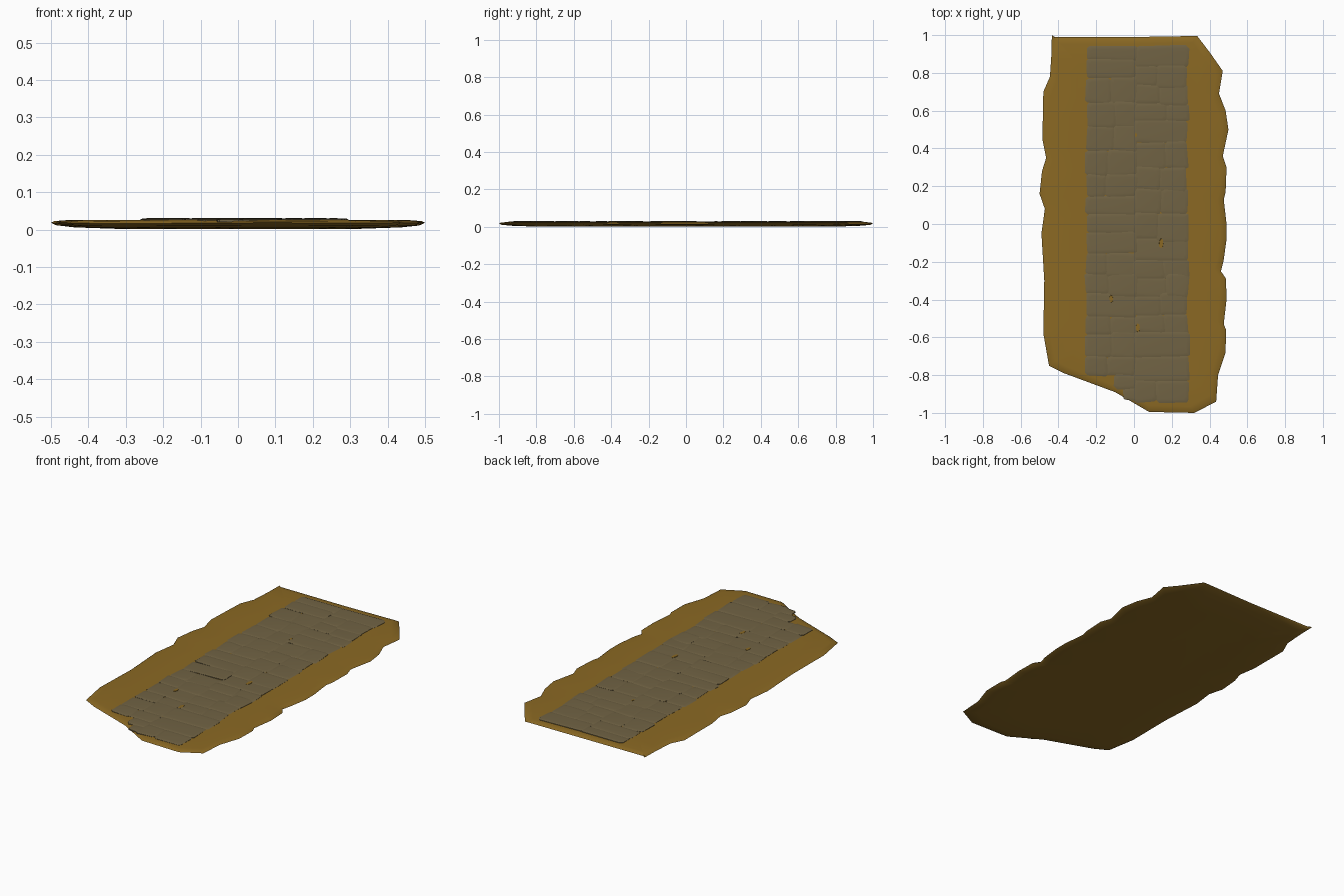
import bpy, bmesh, math, random
from mathutils import noise, Vector

if "Cube" in bpy.data.objects:
    bpy.data.objects.remove(bpy.data.objects["Cube"])

random.seed(4)


def material(name, rgb):
    m = bpy.data.materials.new(name)
    m.diffuse_color = (*rgb, 1)
    m.use_nodes = True
    m.node_tree.nodes["Principled BSDF"].inputs["Base Color"].default_value = m.diffuse_color
    return m


DIRT = material("ochre dirt", (0.258, 0.141, 0.017))
STONE = material("grey brown stone", (0.165, 0.125, 0.058))


def make_object(name, bm, mat, angle):
    bmesh.ops.recalc_face_normals(bm, faces=bm.faces)
    me = bpy.data.meshes.new(name)
    bm.to_mesh(me)
    bm.free()
    me.materials.append(mat)
    ob = bpy.data.objects.new(name, me)
    bpy.context.collection.objects.link(ob)
    bpy.ops.object.select_all(action='DESELECT')
    ob.select_set(True)
    bpy.context.view_layer.objects.active = ob
    bpy.ops.object.shade_smooth_by_angle(angle=math.radians(angle))
    return ob


def loft(bm, rings):
    """Skin a stack of point rings, closing both ends."""
    loops = [[bm.verts.new(p) for p in r] for r in rings]
    for a, b in zip(loops, loops[1:]):
        for i in range(len(a)):
            j = (i + 1) % len(a)
            bm.faces.new((a[i], a[j], b[j], b[i]))
    bm.faces.new(loops[0][::-1])
    bm.faces.new(loops[-1])


# Dirt slab: ragged outline, thin lens-shaped edge
OUTLINE = [(-.435, 1), (-.42, .99), (0, .99), (.31, .995), (.335, .995), (.4, .91), (.47, .81),
           (.45, .69), (.485, .6), (.5, .5), (.47, .36), (.49, .3), (.485, .17), (.475, .13),
           (.49, .0), (.49, -.08), (.475, -.19), (.46, -.25), (.487, -.29), (.49, -.4),
           (.475, -.53), (.487, -.56), (.485, -.68), (.445, -.8), (.435, -.94), (.32, -1),
           (.08, -.995), (-.1, -.89), (-.37, -.79), (-.45, -.75), (-.48, -.58), (-.475, -.3),
           (-.49, -.05), (-.472, .08), (-.5, .16), (-.487, .28), (-.465, .35), (-.485, .45),
           (-.48, .7), (-.445, .78), (-.437, .9)]


def slab_ring(inset, z, rough=0):
    return [(x * (1 - inset / .48), y * (1 - inset), z + rough * noise.noise((x * 9, y * 9, z)))
            for x, y in OUTLINE]


bm = bmesh.new()
loft(bm, [slab_ring(.2, .001), slab_ring(.06, .006), slab_ring(.012, .011, .003),
          slab_ring(0, .017, .005), slab_ring(.008, .022, .002), slab_ring(.035, .025),
          slab_ring(.15, .026)])
make_object("dirt_slab", bm, DIRT, 40)


# Paving stones: low pillows with a slight random tilt, overlapping at the joints
def stone(bm, x0, x1, y0, y1):
    cx, cy, hx, hy = (x0 + x1) / 2, (y0 + y1) / 2, (x1 - x0) / 2 + .003, (y1 - y0) / 2 + .003
    tx, ty = random.uniform(-.012, .012), random.uniform(-.018, .018)
    lift = random.uniform(-.0006, .0006)
    phase = [random.uniform(-.005, .005) for _ in range(8)]

    def ring(inset, z, tilt=1):
        pts = []
        c = .012
        a, b = hx - inset, hy - inset
        corners = [(a, -b + c), (a, b - c), (a - c, b), (-a + c, b),
                   (-a, b - c), (-a, -b + c), (-a + c, -b), (a - c, -b)]
        for (x, y), p in zip(corners, phase):
            pts.append((cx + x + p, cy + y - p, z + tilt * (x * tx + y * ty + lift)))
        return pts

    loft(bm, [ring(0, .020, 0), ring(0, .0268), ring(.005, .0284), ring(.018, .0292)])


bm = bmesh.new()
for left, right, start in ((-.25, .01, -.80), (.01, .28, -.94)):   # two interlocking strips
    y, row = start, 0
    while y < .93:
        top = y + random.uniform(.085, .135)
        if top > .88:
            top = .942
        mid = (left + right) / 2 + random.uniform(-.03, .03)
        edge_l = left + (random.uniform(-.008, .006) if left < -.1 else random.uniform(-.012, 0))
        edge_r = right + random.uniform(-.006, .01)
        if random.random() < .6:
            shift = random.uniform(-.02, .02) if .0 < row and top < .9 else 0
            stone(bm, edge_l, mid, y, top)
            stone(bm, mid, edge_r, y + min(shift, 0), top + max(shift, 0))
        else:
            stone(bm, edge_l, edge_r, y, top)
        y, row = top, row + 1
# short stones along the slanted front corner
stone(bm, -.10, .015, -.87, -.80)
stone(bm, -.055, .015, -.93, -.87)
make_object("paving_stones", bm, STONE, 30)

# Small dirt patches showing between stones
bm = bmesh.new()
for px, py, rx, ry in ((.145, -.105, .014, .03), (-.12, -.395, .012, .02),
                       (.02, -.55, .012, .024), (.01, .47, .006, .015)):
    shape = [(math.cos(k * math.tau / 7), math.sin(k * math.tau / 7)) for k in range(7)]
    jig = [random.uniform(.75, 1.15) for _ in shape]
    loft(bm, [[(px + rx * s * j * c, py + ry * s * j * d, z) for (c, d), j in zip(shape, jig)]
              for s, z in ((1, .025), (.9, .0303))])
make_object("dirt_patches", bm, DIRT, 30)
